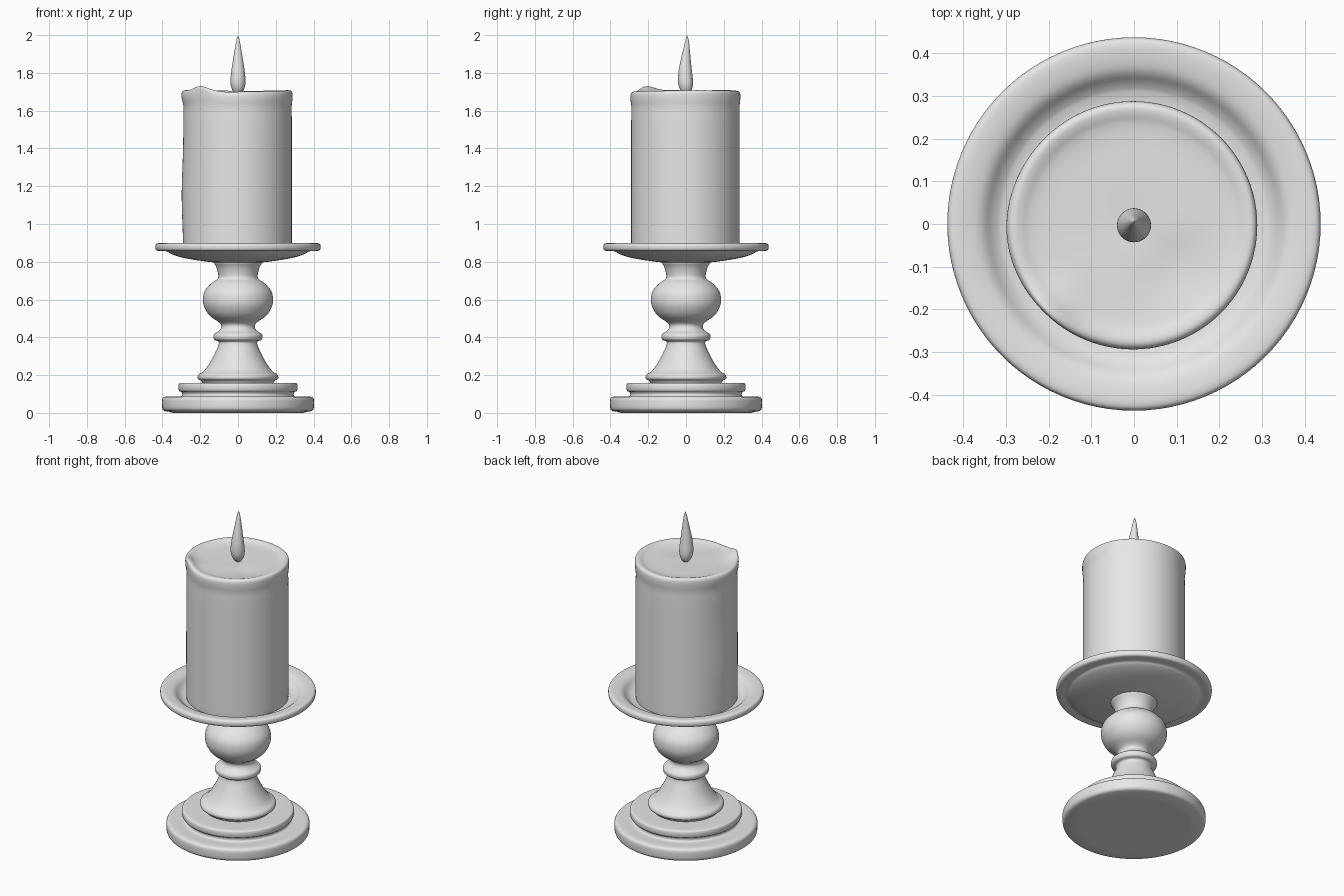
import bpy, bmesh, math

if "Cube" in bpy.data.objects:
    bpy.data.objects.remove(bpy.data.objects["Cube"])

grey = bpy.data.materials.new("plain_grey")
grey.diffuse_color = (0.8, 0.8, 0.8, 1)
grey.use_nodes = True
grey.node_tree.nodes["Principled BSDF"].inputs["Base Color"].default_value = grey.diffuse_color


def soften(points, rounds=2):
    """Round the corners of an open profile by cutting them."""
    for _ in range(rounds):
        out = [points[0]]
        for (a, b), (c, d) in zip(points, points[1:]):
            out.append((a * .75 + c * .25, b * .75 + d * .25))
            out.append((a * .25 + c * .75, b * .25 + d * .75))
        out.append(points[-1])
        points = out
    return points


def lathe(name, profile, place=None, sides=96):
    """Spin (radius, z) points about z; place can reshape each vertex."""
    bm = bmesh.new()
    rings = []
    for r, z in profile:
        count = 1 if r < 1e-5 else sides
        ring = []
        for i in range(count):
            a = 2 * math.pi * i / sides
            p = place(r, z, a) if place else (r * math.cos(a), r * math.sin(a), z)
            ring.append(bm.verts.new(p))
        rings.append(ring)
    for lo, hi in zip(rings, rings[1:]):
        for i in range(sides):
            j = (i + 1) % sides
            if len(lo) == 1:
                bm.faces.new((lo[0], hi[j], hi[i]))
            elif len(hi) == 1:
                bm.faces.new((lo[i], lo[j], hi[0]))
            else:
                bm.faces.new((lo[i], lo[j], hi[j], hi[i]))
    bmesh.ops.recalc_face_normals(bm, faces=bm.faces)
    mesh = bpy.data.meshes.new(name)
    bm.to_mesh(mesh)
    bm.free()
    mesh.materials.append(grey)
    for p in mesh.polygons:
        p.use_smooth = True
    obj = bpy.data.objects.new(name, mesh)
    bpy.context.collection.objects.link(obj)
    return obj


# Two stepped discs at the foot
lathe("base", soften([
    (0, 0.005), (0.2, 0.005), (0.375, 0.005), (0.40, 0.015), (0.403, 0.045),
    (0.402, 0.08), (0.38, 0.088), (0.33, 0.085), (0.295, 0.085), (0.295, 0.11),
    (0.315, 0.115), (0.316, 0.155), (0.30, 0.16), (0.22, 0.158), (0, 0.158)]))

# Turned stem: flared skirt, collar ring, ball and upper neck
lathe("stem", soften([
    (0, 0.15), (0.185, 0.15), (0.193, 0.172), (0.215, 0.178), (0.212, 0.203),
    (0.182, 0.218), (0.145, 0.27), (0.12, 0.32), (0.10, 0.365), (0.102, 0.38),
    (0.128, 0.385), (0.131, 0.417), (0.105, 0.43), (0.088, 0.45), (0.09, 0.475),
    (0.15, 0.51), (0.181, 0.56), (0.187, 0.60), (0.18, 0.645), (0.14, 0.69),
    (0.103, 0.71), (0.105, 0.74), (0.115, 0.775), (0.14, 0.81), (0, 0.82)]))

# Shallow dish with a rounded rim
lathe("dish", soften([
    (0, 0.795), (0.12, 0.795), (0.20, 0.805), (0.30, 0.822), (0.36, 0.843),
    (0.375, 0.857), (0.42, 0.855), (0.437, 0.863), (0.438, 0.89), (0.425, 0.90),
    (0.385, 0.897), (0.355, 0.888), (0.33, 0.86), (0.30, 0.845), (0, 0.845)]))


def bump(a, degrees, width):
    d = (a - math.radians(degrees) + math.pi) % (2 * math.pi) - math.pi
    return math.exp(-(math.degrees(d) / width) ** 2)


def melted(r, z, a):
    """Uneven molten lip and slightly wavy candle wall."""
    t = r / 0.288
    if z > 1.6:
        lip = 0.028 * bump(a, 226, 14) + 0.008 * bump(a, 125, 30)
        lip += 0.004 * math.sin(2 * a + 1) - 0.006 * bump(a, 260, 15)
        dip = -0.009 * bump(a, 315, 35) * math.exp(-((t - 0.5) / 0.25) ** 2)
        z += lip * t ** 6 * min(1, (z - 1.6) / 0.08) + dip
    else:
        r += 0.009 * bump(a, 180, 22) * math.exp(-((z - 1.15) / 0.2) ** 2)
    r += 0.006 * bump(a, 185, 30) * math.exp(-((z - 1.68) / 0.04) ** 2) * t ** 4
    return (r * math.cos(a) - 0.002, r * math.sin(a) - 0.003, z)


# Pillar candle with a sunken top
wall = [(0.287, 0.84 + 0.08 * i) for i in range(10)]
lathe("candle", soften(
    [(0, 0.84), (0.28, 0.84)] + wall + [
        (0.285, 1.62), (0.291, 1.66), (0.291, 1.695), (0.28, 1.706),
        (0.262, 1.704), (0.24, 1.695), (0.20, 1.691), (0.14, 1.69),
        (0.07, 1.688), (0.03, 1.686), (0, 1.686)]), melted)


def sway(r, z, a):
    lean = 0.005 * math.sin((z - 1.7) / 0.3 * math.pi * 1.5)
    return (r * math.cos(a), r * math.sin(a) - lean + 0.001, z)


# Slender teardrop flame
lathe("flame", soften([
    (0, 1.682), (0.018, 1.69), (0.034, 1.715), (0.041, 1.75), (0.037, 1.80),
    (0.028, 1.86), (0.018, 1.92), (0.009, 1.975), (0, 2.0)]), sway, 40)

# Set everything on the ground plane
for obj in bpy.context.collection.objects:
    if obj.name == "base":
        for v in obj.data.vertices:
            if v.co.z < 0.006:
                v.co.z = 0.0
